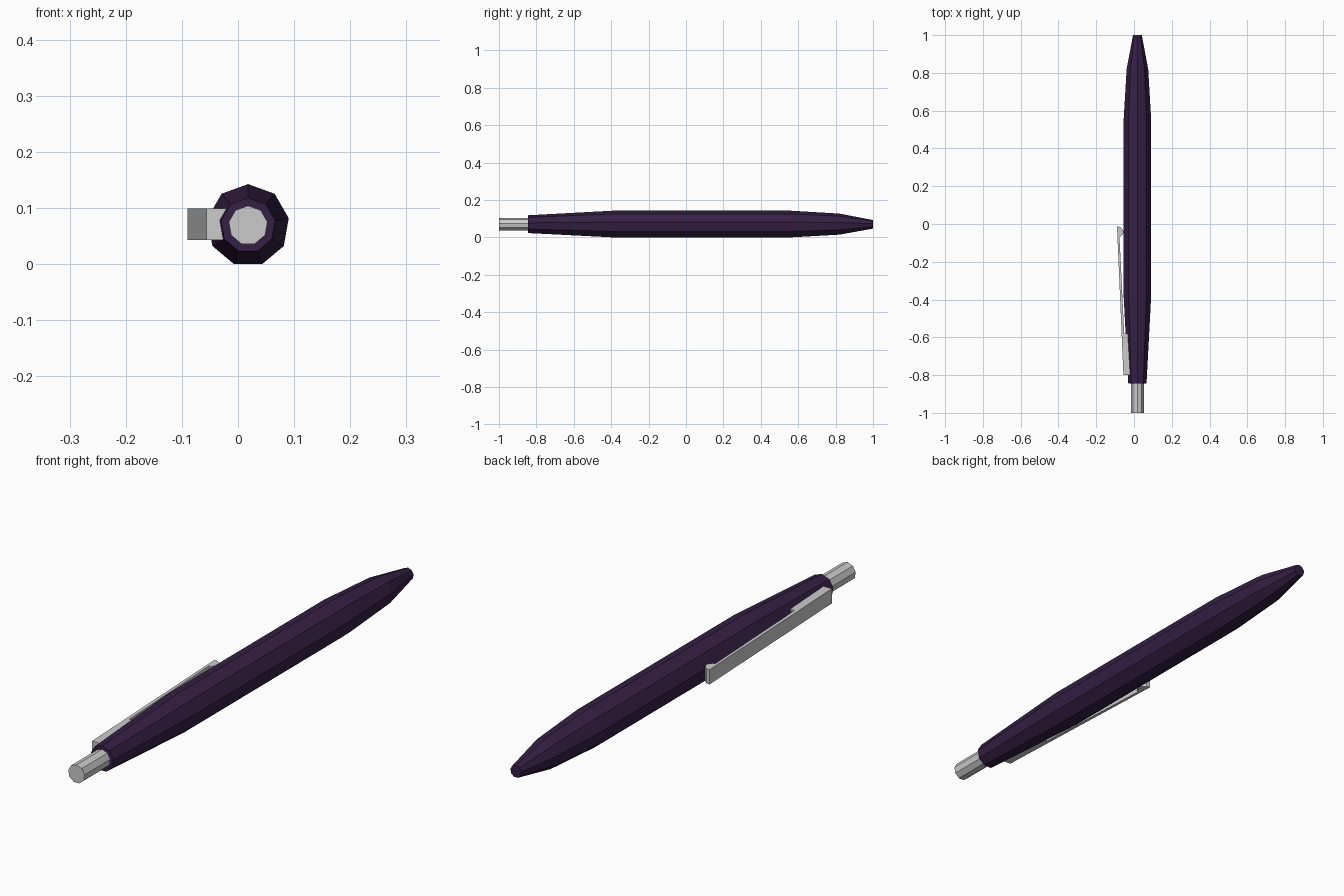
import bpy, bmesh
from math import cos, sin, radians

if "Cube" in bpy.data.objects:
    bpy.data.objects.remove(bpy.data.objects["Cube"])

CX, CZ, SIDES = 0.018, 0.0691, 9


def finish(bm, name, mat=None):
    bmesh.ops.recalc_face_normals(bm, faces=bm.faces[:])
    mesh = bpy.data.meshes.new(name)
    bm.to_mesh(mesh)
    bm.free()
    obj = bpy.data.objects.new(name, mesh)
    bpy.context.collection.objects.link(obj)
    if mat:
        mesh.materials.append(mat)
    return obj


def lathe(name, stations, mat=None):
    """Nine-sided solid along y from (y, radius) stations, one vertex on top."""
    bm = bmesh.new()
    rings = []
    for y, r in stations:
        angles = [radians(90 + 360 * k / SIDES) for k in range(SIDES)]
        rings.append([bm.verts.new((CX + r * cos(a), y, CZ + r * sin(a))) for a in angles])
    for a, b in zip(rings, rings[1:]):
        for k in range(SIDES):
            n = (k + 1) % SIDES
            bm.faces.new((a[k], a[n], b[n], b[k]))
    bm.faces.new(rings[0])
    bm.faces.new(rings[-1])
    return finish(bm, name, mat)


def extrude_profile(name, points, z0, z1):
    """Solid from an (x, y) outline between two heights."""
    bm = bmesh.new()
    face = bm.faces.new([bm.verts.new((x, y, z0)) for x, y in points])
    top = bmesh.ops.extrude_face_region(bm, geom=[face])["geom"]
    verts = [v for v in top if isinstance(v, bmesh.types.BMVert)]
    bmesh.ops.translate(bm, verts=verts, vec=(0, 0, z1 - z0))
    return finish(bm, name)


purple = bpy.data.materials.new("dark_purple")
purple.diffuse_color = (0.036, 0.014, 0.058, 1)
purple.use_nodes = True
purple.node_tree.nodes["Principled BSDF"].inputs["Base Color"].default_value = purple.diffuse_color

# Tapered barrel
lathe("barrel", [(-0.845, 0.049), (-0.39, 0.0735), (0.56, 0.0735),
                 (0.82, 0.058), (1.0, 0.0235)], purple)

# Push button at the rear end
lathe("push_button", [(-1.0, 0.035), (-0.83, 0.035)])

# Pocket clip: mounting block, slanted strip and hooked end
extrude_profile("pocket_clip", [
    (-0.056, -0.80), (-0.020, -0.80), (-0.030, -0.58), (-0.052, -0.58),
    (-0.077, -0.065), (-0.070, -0.065), (-0.060, -0.055), (-0.055, -0.042),
    (-0.060, -0.030), (-0.075, -0.015), (-0.090, -0.013)], 0.043, 0.099)
